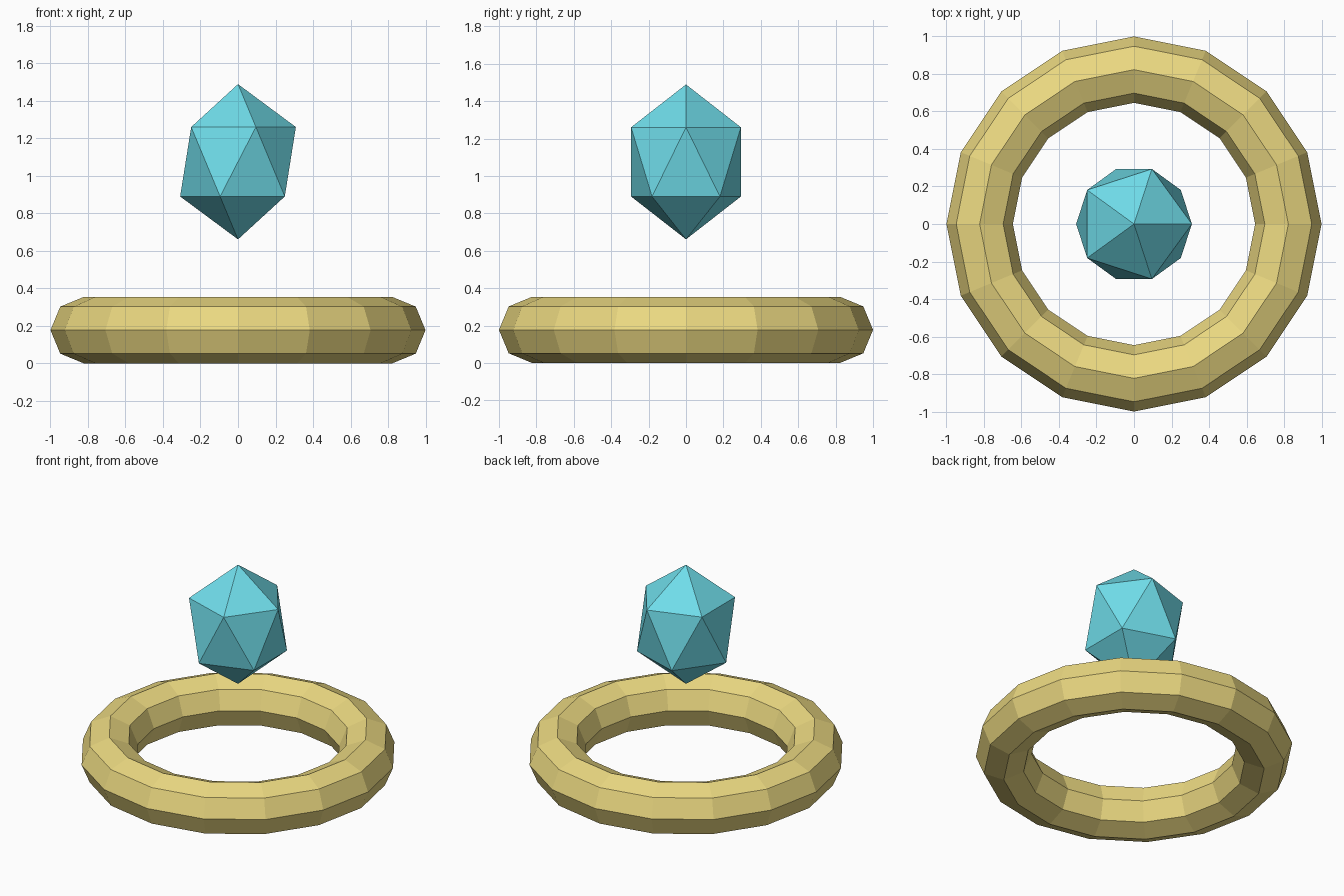
import bpy

if "Cube" in bpy.data.objects:
    bpy.data.objects.remove(bpy.data.objects["Cube"])

def material(name, rgb):
    m = bpy.data.materials.new(name)
    m.diffuse_color = (*rgb, 1.0)
    m.use_nodes = True
    m.node_tree.nodes["Principled BSDF"].inputs["Base Color"].default_value = m.diffuse_color
    return m

def finish(name, mat):
    ob = bpy.context.object
    ob.name = name
    ob.data.materials.append(mat)
    bpy.ops.object.shade_flat()
    return ob

gold = material("gold", (0.83, 0.69, 0.22))
cyan = material("cyan", (0.16, 0.72, 0.82))

# Faceted ring lying flat on the ground
MINOR = 0.177
bpy.ops.mesh.primitive_torus_add(
    major_segments=16, minor_segments=8,
    major_radius=1.0 - MINOR, minor_radius=MINOR,
    location=(0, 0, MINOR))
finish("ring", gold)

# Stretched twenty-sided gem floating above the ring's centre
bpy.ops.mesh.primitive_ico_sphere_add(
    subdivisions=1, radius=0.345, location=(0, 0, 1.075))
gem = finish("gem", cyan)
gem.scale = (1, 1, 1.2)
